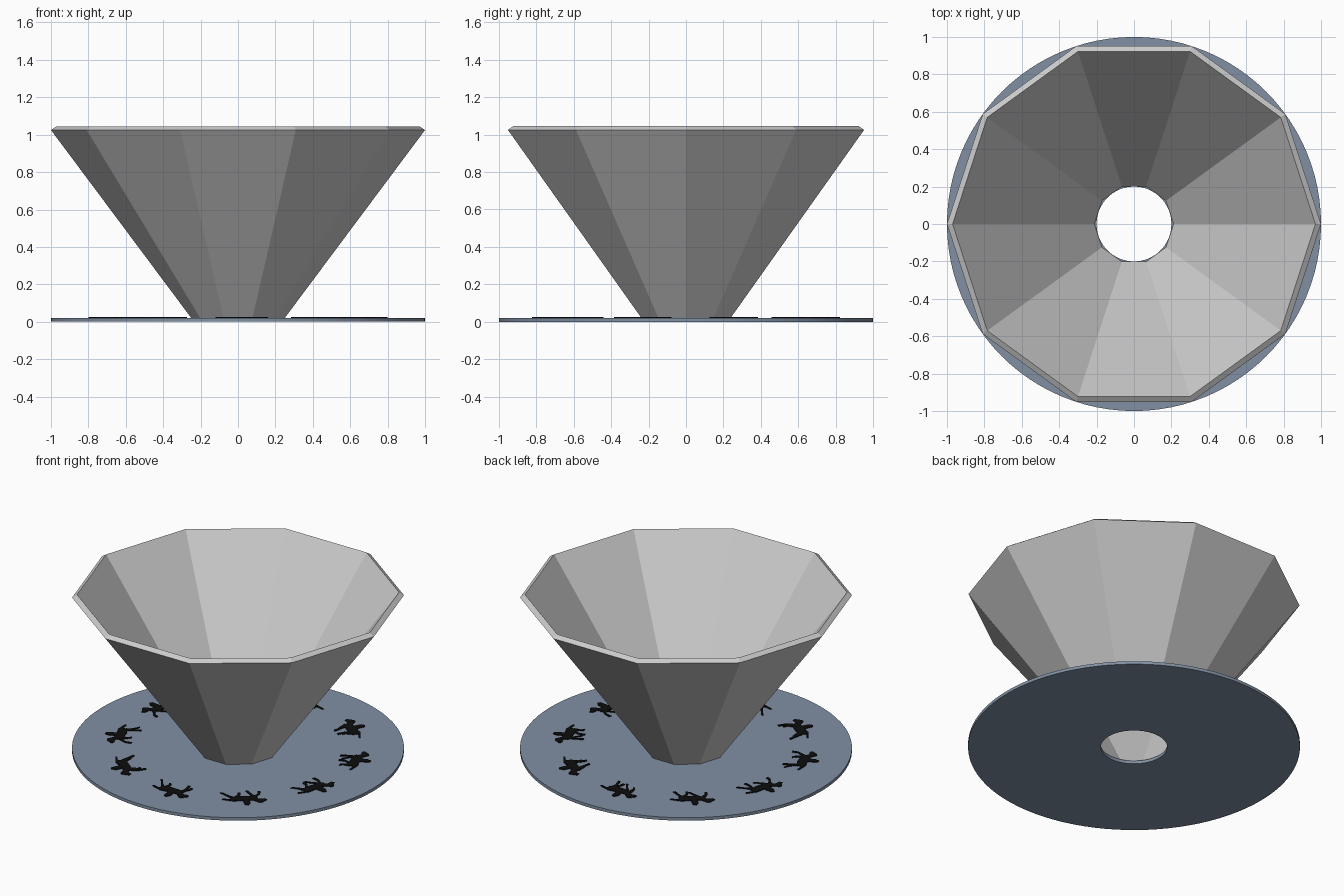
import bpy
import bmesh
from math import sin, cos, pi, radians

cube = bpy.data.objects.get("Cube")
if cube:
    bpy.data.objects.remove(cube, do_unlink=True)


def make_material(name, rgb):
    mat = bpy.data.materials.new(name)
    mat.use_nodes = True
    colour = (*rgb, 1)
    mat.diffuse_color = colour
    mat.node_tree.nodes["Principled BSDF"].inputs["Base Color"].default_value = colour
    return mat


mirror_grey = make_material("mirror grey", (0.6, 0.6, 0.6))
slate_blue = make_material("slate blue", (0.22, 0.28, 0.37))
ink_black = make_material("ink black", (0.004, 0.004, 0.004))


def finish(bm, name, mat):
    bmesh.ops.recalc_face_normals(bm, faces=bm.faces)
    mesh = bpy.data.meshes.new(name)
    bm.to_mesh(mesh)
    bm.free()
    mesh.materials.append(mat)
    obj = bpy.data.objects.new(name, mesh)
    bpy.context.collection.objects.link(obj)
    return obj


def ring_solid(name, profile, sides, mat):
    """Sweep a closed (radius, height) profile around the z axis."""
    bm = bmesh.new()
    rings = []
    for i in range(sides):
        a = 2 * pi * i / sides
        rings.append([bm.verts.new((r * cos(a), r * sin(a), z)) for r, z in profile])
    n = len(profile)
    for i in range(sides):
        here, after = rings[i], rings[(i + 1) % sides]
        for j in range(n):
            k = (j + 1) % n
            bm.faces.new((here[j], after[j], after[k], here[k]))
    return finish(bm, name, mat)


# Round base disc with a centre hole
DISC_TOP = 0.02
disc = ring_solid("base_disc", [(0.2, 0), (1, 0), (1, DISC_TOP), (0.2, DISC_TOP)], 96, slate_blue)
bpy.ops.object.select_all(action="DESELECT")
disc.select_set(True)
bpy.context.view_layer.objects.active = disc
bpy.ops.object.shade_smooth_by_angle()

# Ten-sided open funnel with a slanted rim
ring_solid("mirror_funnel", [(0.25, DISC_TOP), (1, 1.025), (0.97, 1.045), (0.212, DISC_TOP)],
           10, mirror_grey)

# Galloping horse silhouettes, feet towards the centre
BODY = [(-.075, .085), (-.03, .075), (.03, .078), (.07, .09), (.085, .12),
        (.125, .115), (.135, .13), (.105, .165), (.09, .168), (.055, .135),
        (.03, .135), (.035, .17), (.02, .2), (0, .195), (-.01, .135),
        (-.065, .14), (-.135, .115), (-.13, .105), (-.085, .118)]


def horse(index, count):
    phase = 2 * pi * index / count
    shapes = [BODY]
    for hip, offset in ((-.07, 0), (-.055, 2), (.05, 3), (.065, 5)):
        swing = 0.04 * sin(phase + offset)
        lift = 0.015 + 0.015 * cos(phase + offset)
        knee, hoof = hip + swing, hip + swing * 1.4 - 0.015
        shapes.append([(hip - .014, .095), (knee - .007, .05), (hoof - .005, lift),
                       (hoof + .012, lift), (knee + .007, .05), (hip + .014, .095)])
    angle = radians(20) + phase
    bm = bmesh.new()
    for shape in shapes:
        verts = []
        for u, v in shape:
            r = 0.625 + v
            verts.append(bm.verts.new((r * cos(angle) - u * sin(angle),
                                       r * sin(angle) + u * cos(angle), DISC_TOP)))
        face = bm.faces.new(verts)
        top = bmesh.ops.extrude_face_region(bm, geom=[face])["geom"]
        bmesh.ops.translate(bm, vec=(0, 0, 0.005),
                            verts=[g for g in top if isinstance(g, bmesh.types.BMVert)])
    finish(bm, f"horse_silhouette_{index + 1}", ink_black)


for i in range(10):
    horse(i, 10)
